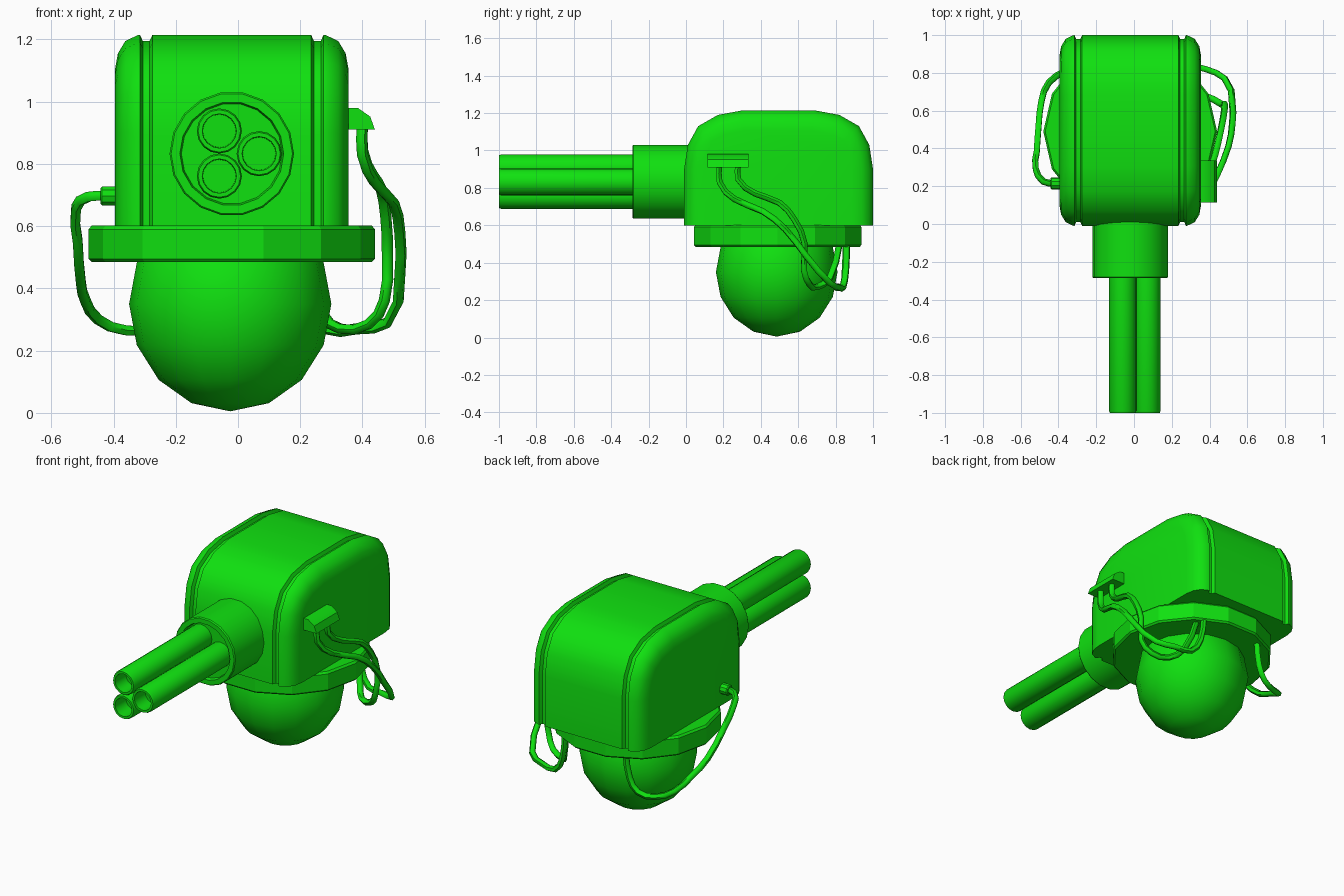
import bpy
import bmesh
from math import sin, cos, pi, radians
from mathutils import Vector

cube = bpy.data.objects.get("Cube")
if cube:
    bpy.data.objects.remove(cube, do_unlink=True)

green = bpy.data.materials.new("bright_green")
green.use_nodes = True
green.diffuse_color = (0.005, 0.75, 0.005, 1)
green.node_tree.nodes["Principled BSDF"].inputs["Base Color"].default_value = green.diffuse_color

CX = -0.02  # centre line of the turret
CY = 0.49


def finish(obj, angle=35):
    obj.data.materials.append(green)
    bpy.ops.object.select_all(action="DESELECT")
    obj.select_set(True)
    bpy.context.view_layer.objects.active = obj
    if angle:
        bpy.ops.object.shade_smooth_by_angle(angle=radians(angle))
    return obj


def loft(name, rings, angle=35):
    """Skin a row of equal closed rings and cap both ends."""
    bm = bmesh.new()
    rows = [[bm.verts.new(p) for p in ring] for ring in rings]
    n = len(rows[0])
    for a, b in zip(rows, rows[1:]):
        for i in range(n):
            j = (i + 1) % n
            bm.faces.new((a[i], a[j], b[j], b[i]))
    bm.faces.new(rows[0])
    bm.faces.new(rows[-1])
    bmesh.ops.recalc_face_normals(bm, faces=bm.faces)
    mesh = bpy.data.meshes.new(name)
    bm.to_mesh(mesh)
    bm.free()
    obj = bpy.data.objects.new(name, mesh)
    bpy.context.collection.objects.link(obj)
    return finish(obj, angle)


def turned(name, profile, place, sides, angle=35):
    """Turn (radius, height) pairs; place maps (u, v, height) to space."""
    turn = [2 * pi * i / sides for i in range(sides)]
    return loft(name, [[place(r * cos(t), r * sin(t), h) for t in turn]
                       for r, h in profile], angle)


def cable(name, points, radius=0.018):
    curve = bpy.data.curves.new(name, "CURVE")
    curve.dimensions = "3D"
    curve.bevel_depth = radius
    curve.bevel_resolution = 1
    curve.resolution_u = 2
    spline = curve.splines.new("BEZIER")
    spline.bezier_points.add(len(points) - 1)
    for bp, p in zip(spline.bezier_points, points):
        bp.co = p
        bp.handle_left_type = bp.handle_right_type = "AUTO"
    obj = bpy.data.objects.new(name, curve)
    bpy.context.collection.objects.link(obj)
    bpy.ops.object.select_all(action="DESELECT")
    obj.select_set(True)
    bpy.context.view_layer.objects.active = obj
    bpy.ops.object.convert(target="MESH")
    return finish(bpy.context.view_layer.objects.active, 60)


# Housing: an arched side profile, swept across x with rounded ends and two grooves
half_arch = [(0.505, 0.6), (0.505, 0.9), (0.485, 1.03), (0.43, 1.13), (0.325, 1.19), (0.19, 1.215)]
arch = [Vector((-y, z)) for y, z in half_arch] + [Vector(p) for p in reversed(half_arch)]


def inset_arch(x, amount):
    ring = []
    for i, p in enumerate(arch):
        if i in (0, len(arch) - 1):
            inward = Vector((1 if i == 0 else -1, 0))
        else:
            d = (arch[i + 1] - p).normalized() + (p - arch[i - 1]).normalized()
            inward = Vector((d.y, -d.x)).normalized()
        q = p + inward * amount
        ring.append((CX + x, q.x + 0.495, q.y))
    return ring


section = [(0.375, 0.11), (0.366, 0.06), (0.342, 0.02), (0.30, 0),
           (0.295, 0), (0.286, 0.02), (0.264, 0.02), (0.255, 0)]
steps = [(-x, d) for x, d in section] + section[::-1]
loft("housing", [inset_arch(x, d) for x, d in steps])

# Mounting ring and ball
turned("mounting_ring",
       [(0.45, 0.485), (0.46, 0.495), (0.46, 0.59), (0.45, 0.602)],
       lambda u, v, h: (CX + u, CY + v, h), 14, 0)

bpy.ops.mesh.primitive_uv_sphere_add(segments=16, ring_count=8, radius=1,
                                     location=(CX - 0.005, CY - 0.005, 0.35))
ball = bpy.context.object
ball.name = "ball_base"
ball.scale = (0.325, 0.325, 0.345)
finish(ball, 40)

# Barrel sleeve with a shallow recessed front
turned("barrel_sleeve",
       [(0.2, 0.1), (0.2, -0.28), (0.195, -0.287), (0.167, -0.287), (0.162, -0.265)],
       lambda u, v, h: (CX + u, h, 0.833 + v), 18)

# Three hollow barrels
for i, (bx, bz) in enumerate([(-0.06, 0.906), (0.068, 0.833), (-0.06, 0.761)]):
    turned("barrel_%d" % (i + 1),
           [(0.0725, -0.22), (0.0725, -0.99), (0.068, -1.0), (0.055, -1.0), (0.053, -0.9)],
           lambda u, v, h: (bx + u, h, bz + v), 16)

# Cable socket on the left side: a sloped cover
cover = [(0.34, 0.98), (0.385, 0.98), (0.425, 0.952), (0.44, 0.91), (0.34, 0.91)]
loft("left_socket", [[(x, y, z) for x, z in cover] for y in (0.115, 0.335)])

# Cable plug on the right side
turned("right_plug", [(0.032, -0.38), (0.032, -0.437), (0.026, -0.442)],
       lambda u, v, h: (h, 0.215 + u, 0.697 + v), 10)

# Cables looping down and up into the underside of the mounting ring
cable("left_outer_cable", [
    (0.40, 0.18, 0.93), (0.40, 0.18, 0.83), (0.44, 0.26, 0.74), (0.50, 0.41, 0.675),
    (0.52, 0.53, 0.58), (0.52, 0.64, 0.44), (0.48, 0.77, 0.29), (0.38, 0.82, 0.27),
    (0.28, 0.84, 0.27), (0.22, 0.855, 0.36), (0.2, 0.86, 0.5)])
cable("left_inner_cable", [
    (0.40, 0.28, 0.93), (0.40, 0.28, 0.845), (0.43, 0.37, 0.77), (0.46, 0.5, 0.72),
    (0.475, 0.58, 0.63), (0.48, 0.635, 0.5), (0.47, 0.63, 0.36), (0.42, 0.66, 0.285),
    (0.33, 0.7, 0.27), (0.27, 0.77, 0.32), (0.22, 0.82, 0.5)])
cable("right_cable", [
    (-0.42, 0.215, 0.697), (-0.48, 0.225, 0.695), (-0.52, 0.29, 0.66), (-0.515, 0.38, 0.55),
    (-0.505, 0.52, 0.42), (-0.49, 0.65, 0.36), (-0.45, 0.75, 0.3), (-0.36, 0.81, 0.265),
    (-0.27, 0.84, 0.28), (-0.22, 0.85, 0.36), (-0.2, 0.855, 0.5)])
